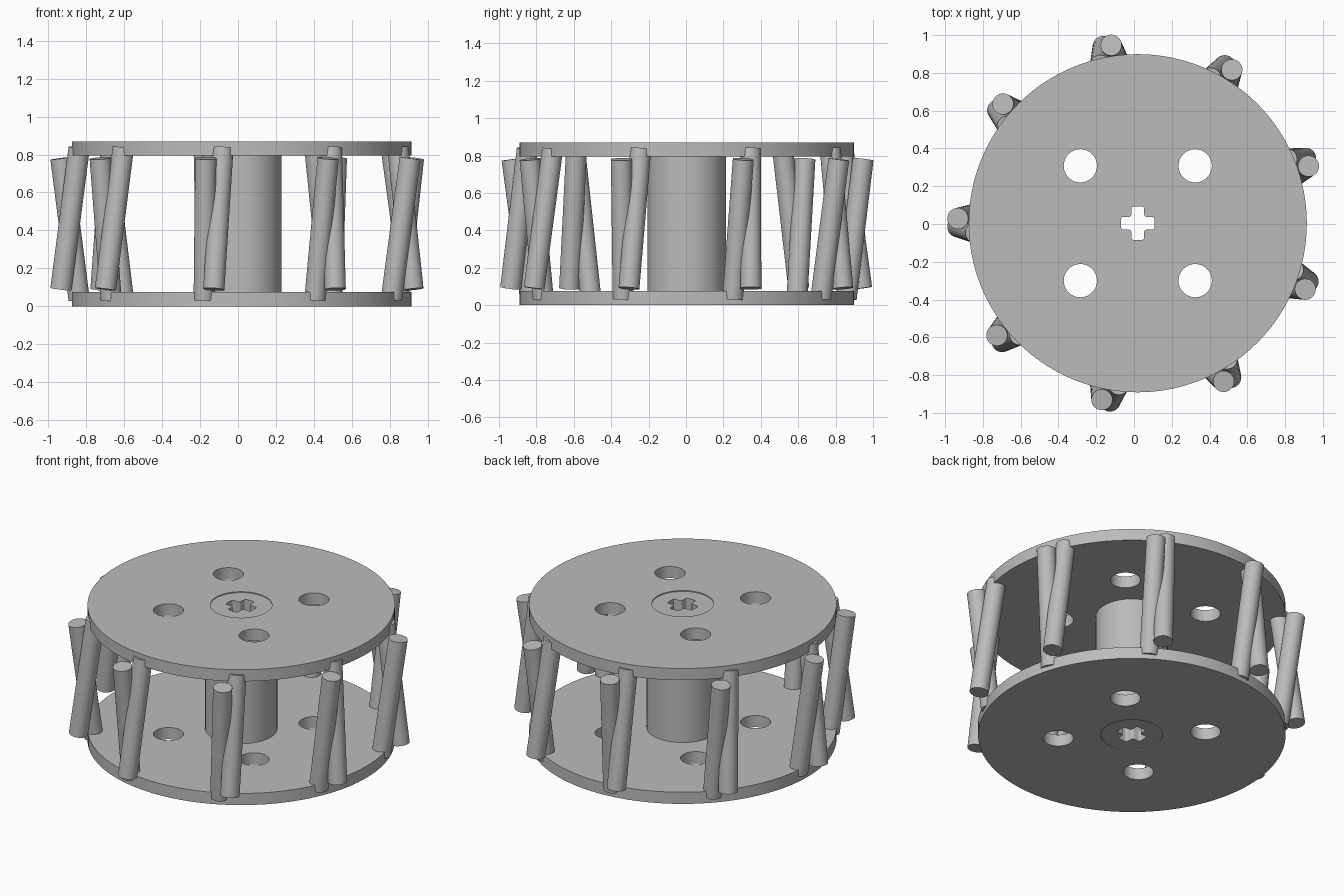
import bpy, bmesh, math
from mathutils import Vector, Matrix

if "Cube" in bpy.data.objects:
    bpy.data.objects.remove(bpy.data.objects["Cube"])

CX, CY = 0.02, 0.004          # wheel axis
DISC_R, DISC_T, TOP = 0.895, 0.075, 0.87
HUB_R, ROD_R = 0.21, 0.056

grey = bpy.data.materials.new("plain grey")
grey.diffuse_color = (0.5, 0.5, 0.5, 1)
grey.use_nodes = True
grey.node_tree.nodes["Principled BSDF"].inputs["Base Color"].default_value = grey.diffuse_color


def make(name, bm):
    bmesh.ops.recalc_face_normals(bm, faces=bm.faces)
    mesh = bpy.data.meshes.new(name)
    bm.to_mesh(mesh)
    bm.free()
    mesh.materials.append(grey)
    ob = bpy.data.objects.new(name, mesh)
    bpy.context.collection.objects.link(ob)
    return ob


def cylinder(name, p0, p1, r, segments):
    p0, p1 = Vector(p0), Vector(p1)
    axis = p1 - p0
    rot = Vector((0, 0, 1)).rotation_difference(axis).to_matrix().to_4x4()
    bm = bmesh.new()
    bmesh.ops.create_cone(bm, cap_ends=True, segments=segments, radius1=r, radius2=r,
                          depth=axis.length, matrix=Matrix.Translation((p0 + p1) / 2) @ rot)
    return make(name, bm)


def upright(name, x, y, z0, z1, r, segments):
    return cylinder(name, (CX + x, CY + y, z0), (CX + x, CY + y, z1), r, segments)


def cross_prism(name):
    a, b = 0.034, 0.088       # half arm width, half span
    quarter = [(b, -a), (b, a), (a, a)]
    bm = bmesh.new()
    verts = []
    for k in range(4):
        rot = Matrix.Rotation(k * math.pi / 2, 3, 'Z')
        verts += [bm.verts.new(rot @ Vector((x, y, 0)) + Vector((CX, CY, -0.1))) for x, y in quarter]
    face = bm.faces.new(verts)
    ext = bmesh.ops.extrude_face_region(bm, geom=[face])
    bmesh.ops.translate(bm, vec=(0, 0, 1.1), verts=[v for v in ext["geom"] if isinstance(v, bmesh.types.BMVert)])
    upright_edges = [e for e in bm.edges if abs(e.verts[0].co.z - e.verts[1].co.z) > 0.5]
    bmesh.ops.bevel(bm, geom=upright_edges, offset=0.012, segments=3, affect='EDGES', profile=0.5)
    return make(name, bm)


def cut(ob, cutters):
    for c in cutters:
        c.hide_render = True
        m = ob.modifiers.new("cut", 'BOOLEAN')
        m.operation, m.solver, m.object = 'DIFFERENCE', 'EXACT', c
    bpy.context.view_layer.update()
    mesh = bpy.data.meshes.new_from_object(ob.evaluated_get(bpy.context.evaluated_depsgraph_get()))
    ob.modifiers.clear()
    ob.data = mesh


# cutters: cross-shaped axle bore, four round holes, shallow round recesses
bore = cross_prism("bore_cutter")
holes = [upright("hole_cutter", sx * 0.304, sy * 0.304, -0.1, 1, 0.088, 48)
         for sx in (-1, 1) for sy in (-1, 1)]
recess_low = upright("recess_cutter", 0, 0, -0.1, 0.006, 0.18, 64)
recess_high = upright("recess_cutter", 0, 0, TOP - 0.006, 1, 0.18, 64)

# end discs and hub
parts = []
for name, z0, recess in (("bottom_disc", 0, recess_low), ("top_disc", TOP - DISC_T, recess_high)):
    disc = upright(name, 0, 0, z0, z0 + DISC_T, DISC_R, 128)
    cut(disc, holes + [bore, recess])
    parts.append(disc)
hub = upright("hub", 0, 0, DISC_T, TOP - DISC_T, HUB_R, 64)
cut(hub, [bore])
parts.append(hub)
for c in holes + [bore, recess_low, recess_high]:
    bpy.data.objects.remove(c)


# nine crossed pairs of rim rods
def rim_point(angle, r, t, z):
    c, s = math.cos(angle), math.sin(angle)
    return (CX + r * c - t * s, CY + r * s + t * c, z)


for k in range(9):
    ang = math.radians(20 + 40 * k)
    parts.append(cylinder("outward_rod", rim_point(ang, 0.857, -0.05, 0.035),
                          rim_point(ang, 0.953, -0.025, 0.78), ROD_R, 32))
    parts.append(cylinder("inward_rod", rim_point(ang, 0.953, 0.018, 0.09),
                          rim_point(ang, 0.857, 0.05, 0.835), ROD_R, 32))

# smooth curved walls, crisp rims
for ob in parts:
    bpy.ops.object.select_all(action='DESELECT')
    ob.select_set(True)
    bpy.context.view_layer.objects.active = ob
    bpy.ops.object.shade_smooth_by_angle(angle=math.radians(30))
